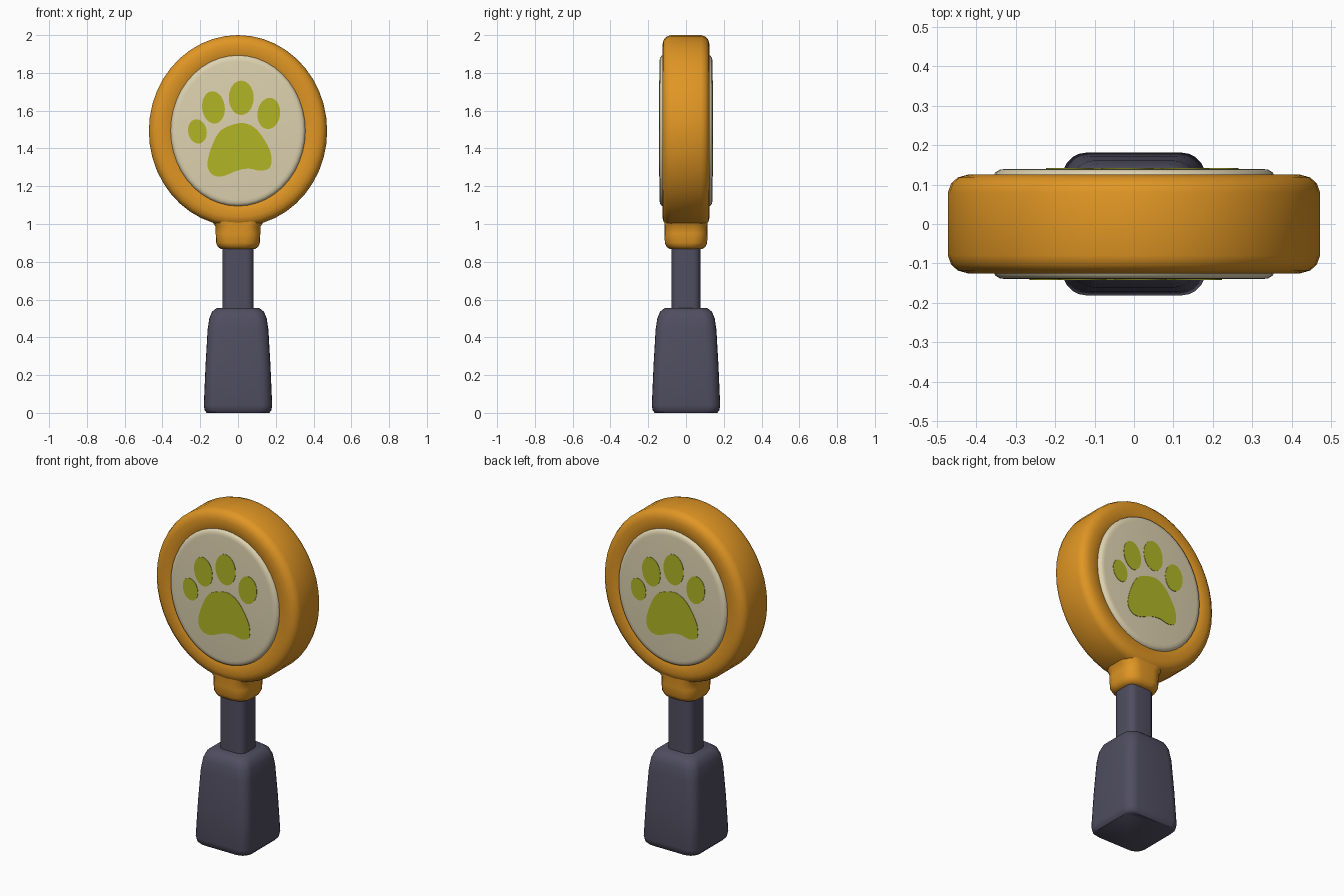
import bpy, bmesh
from math import sin, cos, pi, radians
from mathutils import Vector

cube = bpy.data.objects.get("Cube")
if cube:
    bpy.data.objects.remove(cube, do_unlink=True)


def material(name, srgb):
    linear = [((c / 255 + 0.055) / 1.055) ** 2.4 for c in srgb] + [1]
    mat = bpy.data.materials.new(name)
    mat.use_nodes = True
    mat.diffuse_color = linear
    bsdf = next(n for n in mat.node_tree.nodes if n.type == 'BSDF_PRINCIPLED')
    bsdf.inputs["Base Color"].default_value = linear
    bsdf.inputs["Roughness"].default_value = 0.7
    return mat


ORANGE = material("orange", (224, 150, 36))
CREAM = material("cream", (222, 210, 176))
GREEN = material("leaf green", (177, 182, 38))
DARK = material("dark slate", (80, 78, 96))


def loft(name, rings, mat, angle=40):
    """Skin a stack of equal-length point loops and cap both ends."""
    bm = bmesh.new()
    loops = [[bm.verts.new(p) for p in ring] for ring in rings]
    for a, b in zip(loops, loops[1:]):
        for i in range(len(a)):
            j = (i + 1) % len(a)
            bm.faces.new((a[i], a[j], b[j], b[i]))
    bm.faces.new(loops[0])
    bm.faces.new(loops[-1])
    bmesh.ops.recalc_face_normals(bm, faces=bm.faces)
    mesh = bpy.data.meshes.new(name)
    bm.to_mesh(mesh)
    bm.free()
    mesh.materials.append(mat)
    obj = bpy.data.objects.new(name, mesh)
    bpy.context.collection.objects.link(obj)
    bpy.ops.object.select_all(action='DESELECT')
    obj.select_set(True)
    bpy.context.view_layer.objects.active = obj
    bpy.ops.object.shade_smooth_by_angle(angle=radians(angle))
    return obj


def rounded_rect(hx, hy, r, z, steps=5):
    pts = []
    for k, (sx, sy) in enumerate([(1, 1), (-1, 1), (-1, -1), (1, -1)]):
        for i in range(steps + 1):
            a = (k + i / steps) * pi / 2
            pts.append((sx * (hx - r) + r * cos(a), sy * (hy - r) + r * sin(a), z))
    return pts


def oval(rx, rz, y, cx=0, cz=0, tilt=0, n=44):
    pts = []
    for i in range(n):
        a = 2 * pi * i / n
        x, z = rx * cos(a), rz * sin(a)
        pts.append((cx + x * cos(tilt) - z * sin(tilt), y, cz + x * sin(tilt) + z * cos(tilt)))
    return pts


def oval_disc(name, rx, rz, cz, profile, mat):
    """Oval disc, symmetric front to back, from (inset, y) pairs."""
    full = [(o, -y) for o, y in profile] + [(o, y) for o, y in reversed(profile)]
    return loft(name, [oval(rx - o, rz - o, y, 0, cz) for o, y in full], mat)


def smooth_outline(points, steps=5):
    """Closed Catmull-Rom curve through the points."""
    out, n = [], len(points)
    for i in range(n):
        p0, p1, p2, p3 = (Vector(points[(i + k) % n]) for k in (-1, 0, 1, 2))
        for s in range(steps):
            t = s / steps
            out.append(0.5 * (2 * p1 + (p2 - p0) * t + (2 * p0 - 5 * p1 + 4 * p2 - p3) * t * t
                              + (3 * p1 - p0 - 3 * p2 + p3) * t ** 3))
    return out


# Handle grip, shaft and collar
grip = [(0, .165), (.012, .176), (.04, .181), (.25, .172), (.44, .161),
        (.5, .152), (.535, .138), (.556, .112)]
loft("handle_grip", [rounded_rect(h, h, .06, z) for z, h in grip], DARK)
loft("handle_shaft", [rounded_rect(.083, .076, .04, z) for z in (.53, .9)], DARK)
collar = [(.868, .09), (.878, .106), (.9, .116), (.95, .118), (.985, .118), (1.01, .135), (1.05, .16)]
loft("collar", [rounded_rect(h, min(h - .004, .115), .075, z) for z, h in collar], ORANGE)

# Oval head frame and the cream panel that stands out on both sides
oval_disc("head_frame", .472, .507, 1.493,
          [(.125, .112), (.108, .123), (.05, .125), (.025, .118), (.008, .103), (0, .08)], ORANGE)
oval_disc("face_panel", .358, .402, 1.494,
          [(.034, .14), (.018, .138), (.006, .131), (0, .115)], CREAM)

# Paw print plates, on the front and turned round onto the back
toes = {"outer_left": (-.215, 1.49, .049, .065, .2), "inner_left": (-.13, 1.617, .06, .086, .12),
        "inner_right": (.017, 1.668, .066, .091, 0), "outer_right": (.163, 1.585, .06, .083, -.12)}
pad = [(.01, 1.534), (-.085, 1.5), (-.135, 1.42), (-.162, 1.32), (-.14, 1.265), (-.085, 1.252),
       (0, 1.284), (.06, 1.293), (.125, 1.282), (.172, 1.305), (.172, 1.38), (.125, 1.468), (.075, 1.518)]
plate = (-.137, -.1425)
for side, turn in (("front", 0), ("back", pi)):
    parts = [loft(f"{side}_toe_{key}", [oval(rx, rz, y, x, z, tilt, 28) for y in plate], GREEN)
             for key, (x, z, rx, rz, tilt) in toes.items()]
    parts.append(loft(f"{side}_main_pad",
                      [[(p.x, y, p.y) for p in smooth_outline(pad)] for y in plate], GREEN))
    for part in parts:
        part.rotation_euler.z = turn
